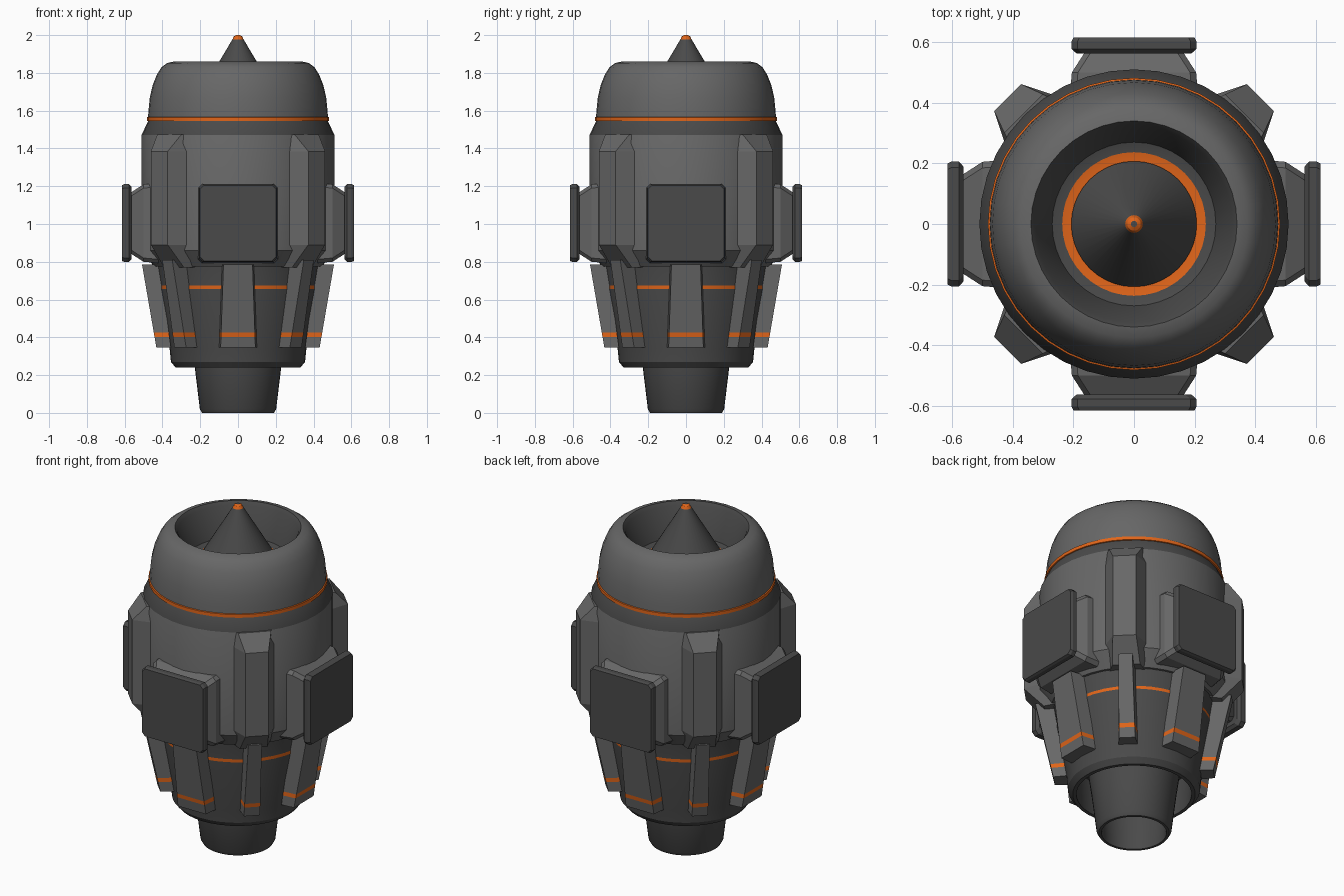
import bpy, bmesh, math
from mathutils import Vector

if "Cube" in bpy.data.objects:
    bpy.data.objects.remove(bpy.data.objects["Cube"])


def mat(name, col):
    m = bpy.data.materials.new(name)
    m.diffuse_color = (*col, 1)
    m.use_nodes = True
    m.node_tree.nodes["Principled BSDF"].inputs["Base Color"].default_value = m.diffuse_color
    return m


MATS = [mat("mid_grey", (0.135, 0.135, 0.135)),
        mat("dark_grey", (0.068, 0.068, 0.068)),
        mat("orange", (0.75, 0.13, 0.01))]
L, D, O = 0, 1, 2
SEG = 40


def finish(name, bm, smooth):
    bmesh.ops.remove_doubles(bm, verts=bm.verts, dist=1e-5)
    bmesh.ops.recalc_face_normals(bm, faces=bm.faces)
    me = bpy.data.meshes.new(name)
    bm.to_mesh(me)
    bm.free()
    for m in MATS:
        me.materials.append(m)
    ob = bpy.data.objects.new(name, me)
    bpy.context.collection.objects.link(ob)
    if smooth:
        bpy.ops.object.select_all(action='DESELECT')
        ob.select_set(True)
        bpy.context.view_layer.objects.active = ob
        bpy.ops.object.shade_smooth_by_angle(angle=math.radians(28))
    return ob


def lathe(name, prof):
    """Closed profile of (radius, z, material of the strip to the next point)."""
    bm = bmesh.new()
    rings = []
    for r, z, _ in prof:
        if r == 0:
            rings.append([bm.verts.new((0, 0, z))] * SEG)
        else:
            rings.append([bm.verts.new((r * math.cos(2 * math.pi * i / SEG),
                                        r * math.sin(2 * math.pi * i / SEG), z))
                          for i in range(SEG)])
    n = len(prof)
    for k in range(n):
        a, b = rings[k], rings[(k + 1) % n]
        if a[0] is a[1] and b[0] is b[1]:
            continue
        for i in range(SEG):
            j = (i + 1) % SEG
            vs = list(dict.fromkeys([a[i], a[j], b[j], b[i]]))
            bm.faces.new(vs).material_index = prof[k][2]
    return finish(name, bm, True)


def loft(name, sections, mats, angle):
    """Capped loft through sections of (radial, tangential, z) points."""
    bm = bmesh.new()
    u = Vector((math.cos(angle), math.sin(angle), 0))
    t = Vector((-math.sin(angle), math.cos(angle), 0))
    rows = [[bm.verts.new(u * r + t * s + Vector((0, 0, z))) for r, s, z in sec]
            for sec in sections]
    for k in range(len(rows) - 1):
        a, b = rows[k], rows[k + 1]
        for i in range(len(a)):
            j = (i + 1) % len(a)
            bm.faces.new((a[i], a[j], b[j], b[i])).material_index = mats[k]
    bm.faces.new(rows[0]).material_index = mats[0]
    bm.faces.new(rows[-1]).material_index = mats[-1]
    return finish(name, bm, False)


def trapezoid(z, rin, rout, hin, hout):
    return [(rin, -hin, z), (rout, -hout, z), (rout, hout, z), (rin, hin, z)]


def octagon(r, h, z, c):
    k = h - c
    return [(r, s, z + q) for s, q in ((-h, -k), (-k, -h), (k, -h), (h, -k),
                                       (h, k), (k, h), (-k, h), (-h, k))]


# intake cowl with inner wall, floor and orange rings
lathe("intake_cowl", [
    (0.19, 1.665, O), (0.237, 1.665, D), (0.27, 1.675, D), (0.325, 1.84, D),
    (0.34, 1.86, L), (0.375, 1.852, L), (0.405, 1.83, L), (0.43, 1.79, L),
    (0.452, 1.735, L), (0.467, 1.67, L), (0.474, 1.60, L), (0.476, 1.567, O),
    (0.482, 1.565, O), (0.482, 1.546, O), (0.476, 1.544, D),
    (0.476, 1.50, D), (0.19, 1.50, D)])

# nose spike with orange tip
lathe("nose_spike", [(0, 2.0, D), (0.01, 2.0, O), (0.022, 1.993, O),
                     (0.029, 1.978, D), (0.207, 1.68, D), (0.207, 1.60, D),
                     (0, 1.60, D)])

# main hull with dark shoulder
lathe("main_hull", [(0, 1.545, D), (0.476, 1.545, D), (0.51, 1.472, L),
                    (0.51, 0.86, L), (0.445, 0.775, L), (0, 0.775, L)])

# lower cone, hollow underneath, with orange ring
lathe("lower_cone", [(0, 0.80, D), (0.435, 0.80, D), (0.416, 0.675, O),
                     (0.416, 0.657, D), (0.362, 0.34, D), (0.355, 0.27, D),
                     (0.33, 0.24, D), (0.31, 0.24, D), (0.32, 0.45, D),
                     (0, 0.45, D)])

# exhaust nozzle, hollow
lathe("exhaust_nozzle", [(0, 0.46, D), (0.26, 0.46, D), (0.228, 0.235, D),
                         (0.202, 0.02, D), (0.19, 0.0, D), (0.175, 0.0, D),
                         (0.172, 0.02, D), (0.19, 0.25, D), (0, 0.25, D)])


def fin(name, angle, ztop, rtop, htop, hbot):
    # lower fin with an orange band near its foot
    secs = []
    for z in (0.345, 0.402, 0.426, ztop):
        f = (z - 0.345) / (ztop - 0.345)
        h = hbot + (htop - hbot) * f
        secs.append(trapezoid(z, 0.355 + 0.06 * f, 0.432 + (rtop - 0.432) * f,
                              h, h - 0.008))
    loft(name, secs, [L, O, L], angle)


for i in range(4):
    a = i * math.pi / 2
    d = a + math.pi / 4
    # diagonal armour block
    loft(f"side_block_{i}", [
        trapezoid(0.77, 0.40, 0.48, 0.10, 0.075),
        trapezoid(0.89, 0.40, 0.589, 0.158, 0.063),
        trapezoid(1.385, 0.40, 0.589, 0.158, 0.063),
        trapezoid(1.473, 0.40, 0.515, 0.12, 0.09)], [L, L, L], d)
    # panel mount and square panel
    loft(f"panel_mount_{i}", [octagon(0.42, 0.212, 1.005, 0.02),
                              octagon(0.50, 0.205, 1.005, 0.02),
                              octagon(0.57, 0.160, 1.005, 0.02)], [L, L], a)
    loft(f"panel_{i}", [octagon(0.563, 0.19, 1.005, 0.02),
                        octagon(0.578, 0.206, 1.005, 0.02),
                        octagon(0.602, 0.206, 1.005, 0.02),
                        octagon(0.615, 0.200, 1.005, 0.02)], [D, D, D], a)
    # wide and narrow lower fins
    fin(f"wide_fin_{i}", a, 0.785, 0.508, 0.085, 0.10)
    fin(f"narrow_fin_{i}", d, 0.81, 0.53, 0.045, 0.052)
